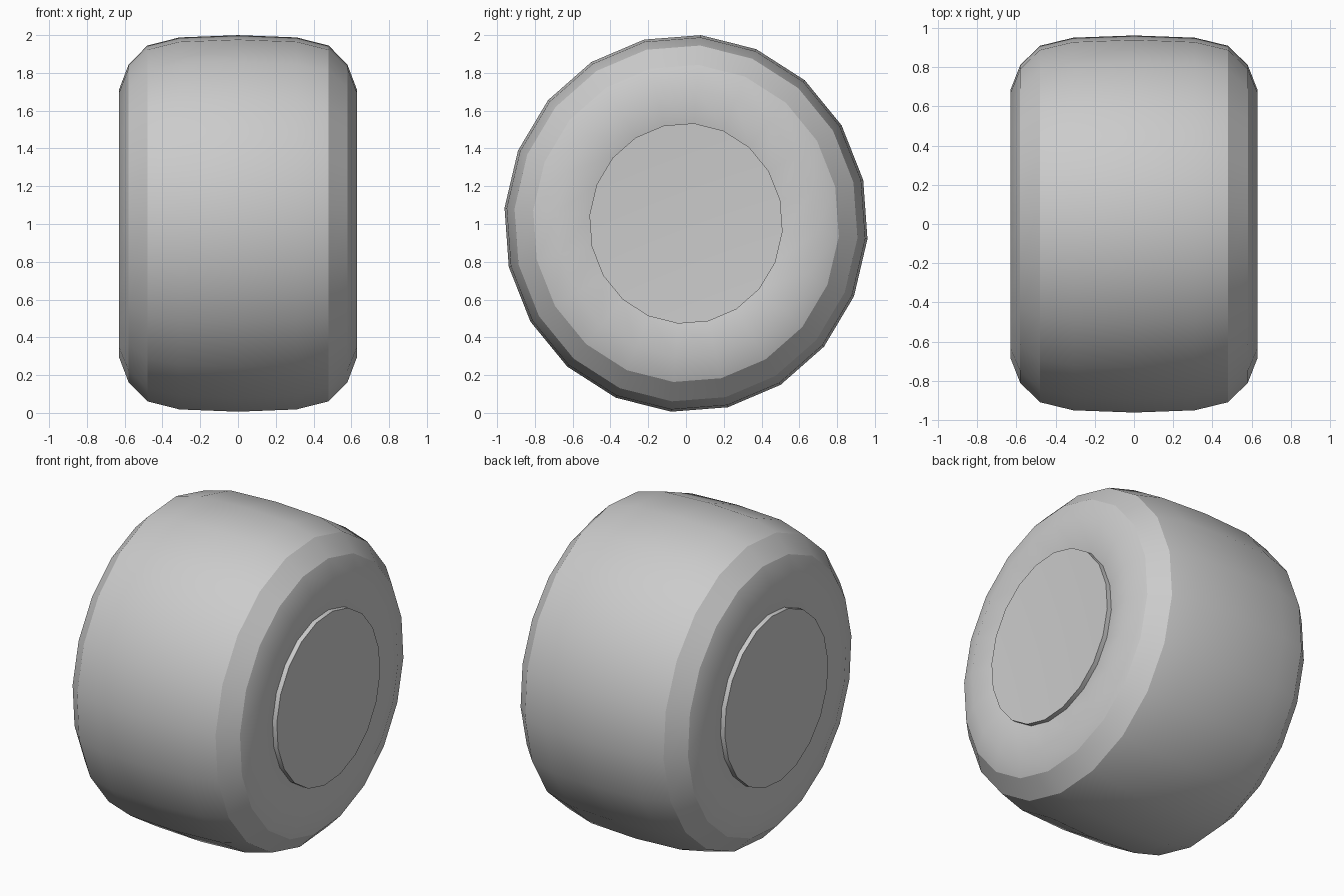
import bpy, bmesh, math

if "Cube" in bpy.data.objects:
    bpy.data.objects.remove(bpy.data.objects["Cube"])

SIDES = 20
PHASE = math.radians(4.7)
CENTRE_Z = 1.003
Y_SCALE = 0.964      # the wheel is slightly narrower than tall


def lathe(name, profile, sharp):
    """Spin (x, radius) points about the x axis; radius 0 becomes a pole."""
    bm = bmesh.new()
    rings = []
    for x, r in profile:
        if r == 0:
            rings.append([bm.verts.new((x, 0, CENTRE_Z))] * SIDES)
            continue
        ring = []
        for i in range(SIDES):
            a = PHASE + i * math.tau / SIDES
            ring.append(bm.verts.new((x, r * Y_SCALE * math.sin(a),
                                      CENTRE_Z + r * math.cos(a))))
        rings.append(ring)
    for a, b in zip(rings, rings[1:]):
        for i in range(SIDES):
            j = (i + 1) % SIDES
            quad = dict.fromkeys([a[i], a[j], b[j], b[i]])
            bm.faces.new(list(quad))
    bmesh.ops.recalc_face_normals(bm, faces=bm.faces)
    for f in bm.faces:
        f.smooth = True
    # crease the chosen rings
    for k in sharp:
        for i in range(SIDES):
            e = bm.edges.get((rings[k][i], rings[k][(i + 1) % SIDES]))
            if e:
                e.smooth = False
    mesh = bpy.data.meshes.new(name)
    bm.to_mesh(mesh)
    bm.free()
    obj = bpy.data.objects.new(name, mesh)
    bpy.context.collection.objects.link(obj)
    return obj


# Tyre and hub caps: half profile from the tread centre to the cap centre
half = [(0.31, 0.988), (0.48, 0.945), (0.58, 0.842), (0.63, 0.71),
        (0.597, 0.532), (0.627, 0.532), (0.605, 0.0)]
profile = [(-x, r) for x, r in reversed(half)] + [(0.0, 1.0)] + half
creased = [1, 2, 4, 5]
last = len(profile) - 1
lathe("wheel", profile, creased + [last - k for k in creased])
